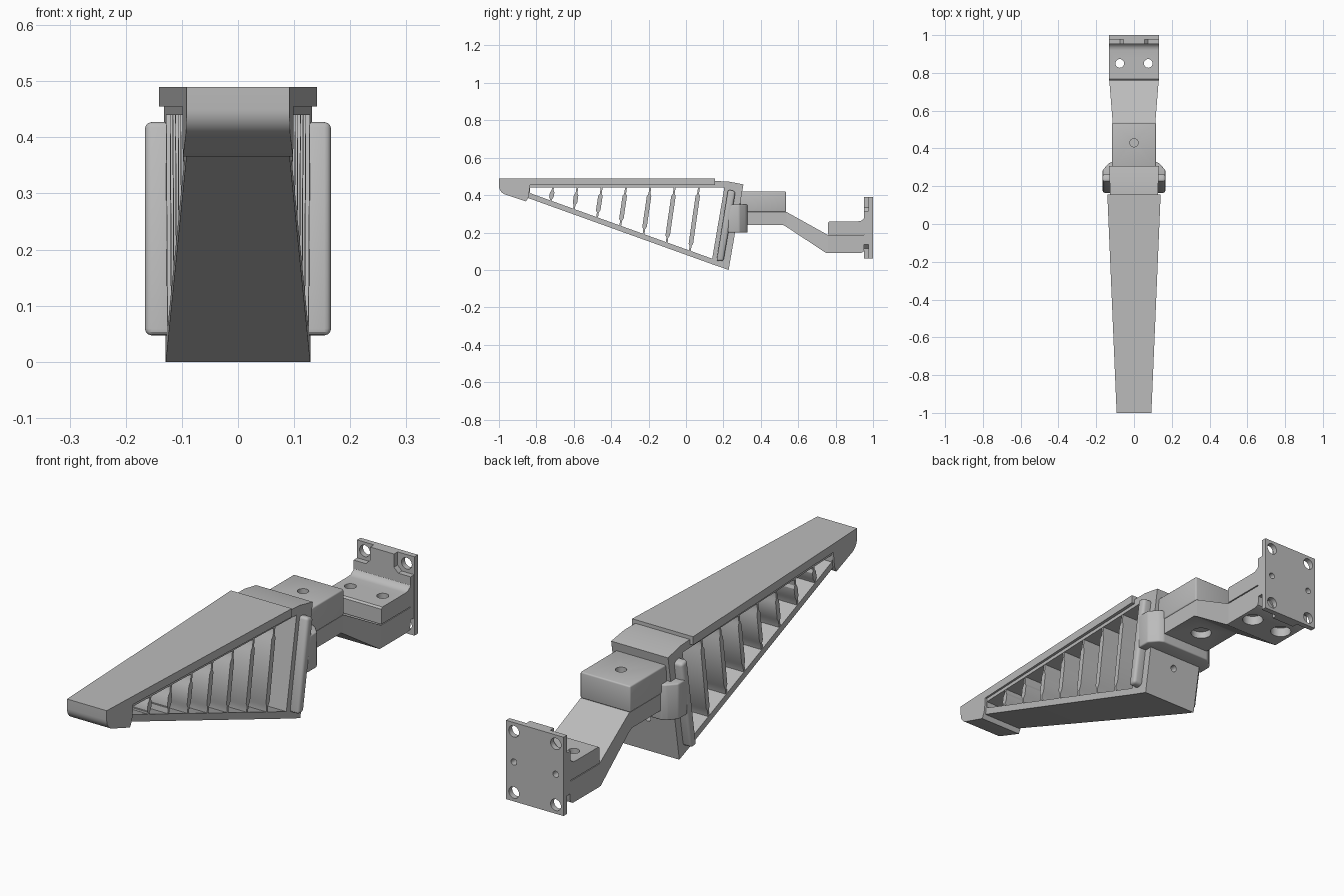
import bpy, bmesh, math
from mathutils import Matrix

cube = bpy.data.objects.get("Cube")
if cube:
    bpy.data.objects.remove(cube, do_unlink=True)

GREY = (0.5, 0.5, 0.5, 1)
grey = bpy.data.materials.new("machined_grey")
grey.diffuse_color = GREY
grey.use_nodes = True
grey.node_tree.nodes["Principled BSDF"].inputs["Base Color"].default_value = GREY


def finish(bm, name):
    bmesh.ops.recalc_face_normals(bm, faces=bm.faces)
    mesh = bpy.data.meshes.new(name)
    bm.to_mesh(mesh)
    bm.free()
    mesh.materials.append(grey)
    obj = bpy.data.objects.new(name, mesh)
    bpy.context.collection.objects.link(obj)
    return obj


def solid(name, rings, bevel=0):
    """Close two matching outlines into a solid, optionally rounding its edges."""
    bm = bmesh.new()
    a, b = [[bm.verts.new(p) for p in ring] for ring in rings]
    bm.faces.new(a)
    bm.faces.new(b[::-1])
    for i in range(len(a)):
        j = (i + 1) % len(a)
        bm.faces.new((a[i], b[i], b[j], a[j]))
    if bevel:
        bmesh.ops.bevel(bm, geom=bm.edges[:], offset=bevel, segments=3,
                        profile=0.5, affect='EDGES', clamp_overlap=True)
    return finish(bm, name)


def side_prism(name, profile, half, bevel=0):
    """Side profile (y, z) widened across x; half gives the half width at y."""
    return solid(name, [[(s * half(y), y, z) for y, z in profile] for s in (-1, 1)], bevel)


def drill(obj, centre, radius, depth, axis='Z'):
    bm = bmesh.new()
    turn = Matrix.Rotation(math.pi / 2, 4, 'X') if axis == 'Y' else Matrix()
    bmesh.ops.create_cone(bm, cap_ends=True, segments=24, radius1=radius, radius2=radius,
                          depth=depth, matrix=Matrix.Translation(centre) @ turn)
    cut(obj, finish(bm, "drill_cutter"))


def cut(obj, cutter):
    cutter.hide_render = True
    mod = obj.modifiers.new("cut", 'BOOLEAN')
    mod.operation = 'DIFFERENCE'
    mod.solver = 'EXACT'
    mod.object = cutter
    bpy.context.view_layer.objects.active = obj
    bpy.ops.object.modifier_apply(modifier=mod.name)
    bpy.data.objects.remove(cutter, do_unlink=True)


def pad_half(y):
    return 0.092 + (y + 1) * 0.0425


def body_half(y):
    return 0.09 + (y + 0.85) * 0.036


# Contact pad and rounded fingertip
side_prism("contact_pad", [(-0.9, 0.455), (0.155, 0.455), (0.155, 0.49), (-0.9, 0.49)], pad_half)
nose = [(-0.95 - 0.05 * math.cos(t), 0.45 - 0.05 * math.sin(t))
        for t in [i * math.radians(70) / 7 for i in range(8)]]
side_prism("fingertip", [(-1, 0.49)] + nose
           + [(-0.855, 0.366), (-0.842, 0.39), (-0.835, 0.44), (-0.835, 0.455),
              (-0.9, 0.455), (-0.9, 0.49)], pad_half)

# Triangular finger frame with an open middle
frame = side_prism("finger_frame", [(-0.86, 0.39), (0.155, 0.025), (0.228, 0), (0.307, 0.457),
                                    (0.225, 0.473), (0.155, 0.475), (0.14, 0.458),
                                    (-0.86, 0.458)], body_half)
cut(frame, side_prism("frame_cutter", [(-0.835, 0.411), (0.14, 0.06), (0.205, 0.44),
                                       (-0.835, 0.44)], lambda y: 0.3))
drill(frame, (0, 0.25, 0.15), 0.014, 0.1, 'Y')

# Flexing ribs, thin at both hinges
for i in range(7):
    top_y, low_y = -0.71 + 0.13 * i, -0.725 + 0.124 * i
    low_z, top_z = 0.40 - 0.361 * (low_y + 0.84), 0.445
    length = top_z - low_z
    hinge = min(0.05, length * 0.35)
    steps = [(0, 0.005), (hinge - 0.012, 0.005), (hinge, 0.012),
             (length - hinge, 0.012), (length - hinge + 0.012, 0.005), (length, 0.005)]

    def rib_edge(s):
        return [(low_y + (top_y - low_y) * d / length + s * w, low_z + d) for d, w in steps]
    side_prism("rib_%d" % (i + 1), rib_edge(-1) + rib_edge(1)[::-1],
               lambda y: body_half(y) - 0.002)

# Clamp: rounded side rails joined by a plate behind the finger
rail = [(0.163, 0.047), (0.2, 0.047), (0.265, 0.42), (0.225, 0.43)]
for side, label in ((1, "left"), (-1, "right")):
    solid("clamp_rail_" + label, [[(side * x, y, z) for y, z in rail]
                                  for x in (0.105, 0.166)], 0.012)
half_plan = [(0.166, 0.225), (0.166, 0.285), (0.135, 0.32), (0.116, 0.33)]
plan = half_plan + [(-x, y) for x, y in reversed(half_plan)]
solid("clamp_plate", [[(x, y, z) for x, y in plan] for z in (0.2, 0.35)], 0.006)

# Upper mounting block
block = side_prism("upper_block", [(0.29, 0.31), (0.535, 0.31), (0.535, 0.42), (0.29, 0.42)],
                   lambda y: 0.116, 0.006)
drill(block, (0, 0.43, 0.42), 0.022, 0.1)

# Cranked arm in three lengths
front_arm = side_prism("arm_front", [(0.325, 0.24), (0.52, 0.24), (0.537, 0.23),
                                     (0.537, 0.31), (0.325, 0.31)], lambda y: 0.113)
drill(front_arm, (0, 0.43, 0.23), 0.042, 0.08)
side_prism("arm_slope", [(0.537, 0.23), (0.75, 0.09), (0.76, 0.09), (0.76, 0.186),
                         (0.537, 0.31)], lambda y: 0.113 + (y - 0.537) * 0.08)
rear_arm = side_prism("arm_rear", [(0.76, 0.09), (0.935, 0.09), (0.948, 0.097), (0.953, 0.11),
                                   (0.953, 0.186), (0.76, 0.186)], lambda y: 0.131)

# Bracket shelf with a fillet into the end plate
shelf = side_prism("bracket_shelf", [(0.76, 0.19), (0.958, 0.19), (0.958, 0.29), (0.95, 0.273),
                                     (0.935, 0.262), (0.92, 0.26), (0.767, 0.26),
                                     (0.76, 0.253)], lambda y: 0.132)
for x in (-0.075, 0.075):
    drill(rear_arm, (x, 0.85, 0.09), 0.042, 0.08)
    drill(rear_arm, (x, 0.85, 0.14), 0.023, 0.2)
    drill(shelf, (x, 0.85, 0.22), 0.023, 0.2)

# End plate with a cross-shaped raised web, leaving recessed corners
plate = side_prism("end_plate", [(0.977, 0.06), (1, 0.06), (1, 0.39), (0.977, 0.39)],
                   lambda y: 0.133)
quarter = [(0.055, 0.39), (0.055, 0.335), (0.075, 0.315), (0.132, 0.315)]
right_half = quarter + [(x, 0.45 - z) for x, z in reversed(quarter)]
cross = right_half + [(-x, z) for x, z in reversed(right_half)]
web = solid("end_plate_web", [[(x, y, z) for x, z in cross] for y in (0.953, 0.978)])
for x in (-0.097, 0.097):
    for z in (0.097, 0.353):
        drill(plate, (x, 0.99, z), 0.024, 0.1, 'Y')
    for part in (plate, web):
        drill(part, (x, 0.985, 0.225), 0.013, 0.09, 'Y')

# Smooth the rounded surfaces and keep machined edges sharp
bpy.ops.object.select_all(action='DESELECT')
for obj in bpy.context.scene.objects:
    if obj.type == 'MESH' and grey.name in obj.data.materials:
        obj.select_set(True)
        bpy.context.view_layer.objects.active = obj
bpy.ops.object.shade_smooth_by_angle(angle=math.radians(32))
